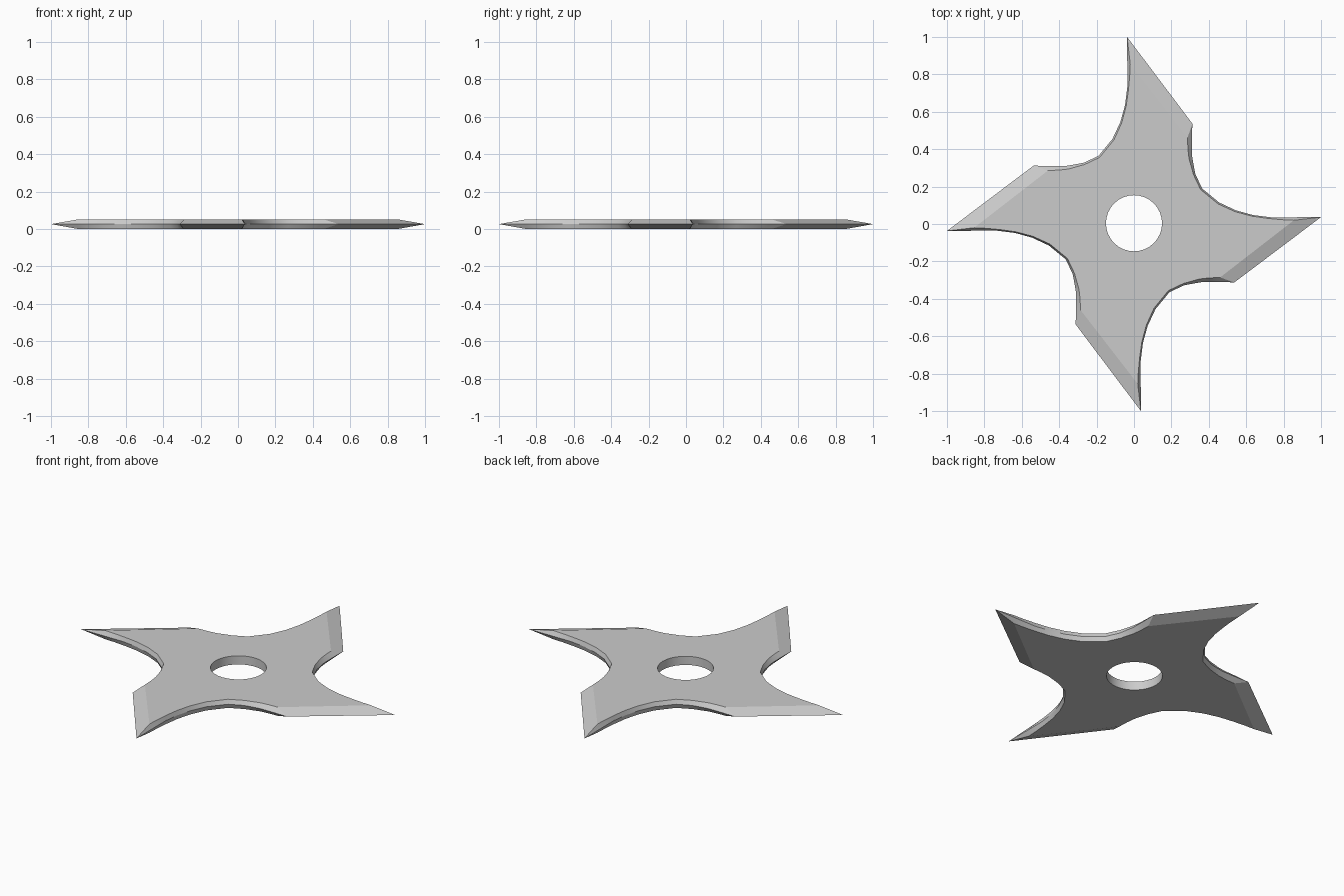
import bpy, bmesh
from math import sin, cos, pi

if "Cube" in bpy.data.objects:
    bpy.data.objects.remove(bpy.data.objects["Cube"])

# One blade-to-blade notch: (outer edge x, y, top face x, y), tip first, shoulder last
NOTCH = [
    (-.037, 1.0, -.020, .855),
    (-.036, .86, -.023, .79),
    (-.036, .73, -.030, .715),
    (-.048, .635, -.042, .63),
    (-.073, .545, -.066, .54),
    (-.115, .455, -.107, .45),
    (-.190, .364, -.184, .356),
    (-.270, .327, -.264, .318),
    (-.360, .311, -.350, .294),
    (-.450, .310, -.405, .288),
    (-.537, .312, -.460, .286),
]
N = len(NOTCH)
Z0, Z1, Z2 = 0.004, 0.03, 0.055
HOLE_R, HOLE_Y, HOLE_N = 0.15, 0.004, 32

bm = bmesh.new()


def star_ring(col, z):
    """Repeat the notch four times around the centre."""
    ring = []
    for k in range(4):
        c, s = ((1, 0), (0, 1), (-1, 0), (0, -1))[k]
        for p in NOTCH:
            x, y = p[col], p[col + 1]
            ring.append(bm.verts.new((x * c - y * s, x * s + y * c, z)))
    return ring


def hole_ring(z):
    return [bm.verts.new((HOLE_R * cos(2 * pi * i / HOLE_N),
                          HOLE_Y + HOLE_R * sin(2 * pi * i / HOLE_N), z))
            for i in range(HOLE_N)]


def bridge(a, b):
    n = len(a)
    for i in range(n):
        j = (i + 1) % n
        bm.faces.new((a[i], a[j], b[j], b[i]))


def loop_edges(ring):
    return [bm.edges.get((ring[i], ring[(i + 1) % len(ring)]))
            for i in range(len(ring))]


bottom, middle, top = star_ring(2, Z0), star_ring(0, Z1), star_ring(2, Z2)
hole_low, hole_high = hole_ring(Z0), hole_ring(Z2)

# Bevelled cutting edges and hole wall
bridge(bottom, middle)
bridge(middle, top)
bridge(hole_high, hole_low)

# Sharp creases: all rims, tips and shoulders
rings = (bottom, middle, top, hole_low, hole_high)
for ring in rings:
    for e in loop_edges(ring):
        e.smooth = False
for i in range(4 * N):
    if i % N in (0, N - 1):
        for a, b in ((bottom, middle), (middle, top)):
            bm.edges.get((a[i], b[i])).smooth = False

# Flat top and bottom faces around the hole
for outer, inner in ((top, hole_high), (bottom, hole_low)):
    bmesh.ops.triangle_fill(bm, use_beauty=True,
                            edges=loop_edges(outer) + loop_edges(inner))

bmesh.ops.recalc_face_normals(bm, faces=bm.faces[:])
for f in bm.faces:
    f.smooth = True
bmesh.ops.translate(bm, verts=bm.verts[:], vec=(0, 0, -Z0))

mesh = bpy.data.meshes.new("throwing_star")
bm.to_mesh(mesh)
bm.free()
star = bpy.data.objects.new("throwing_star", mesh)
bpy.context.collection.objects.link(star)
